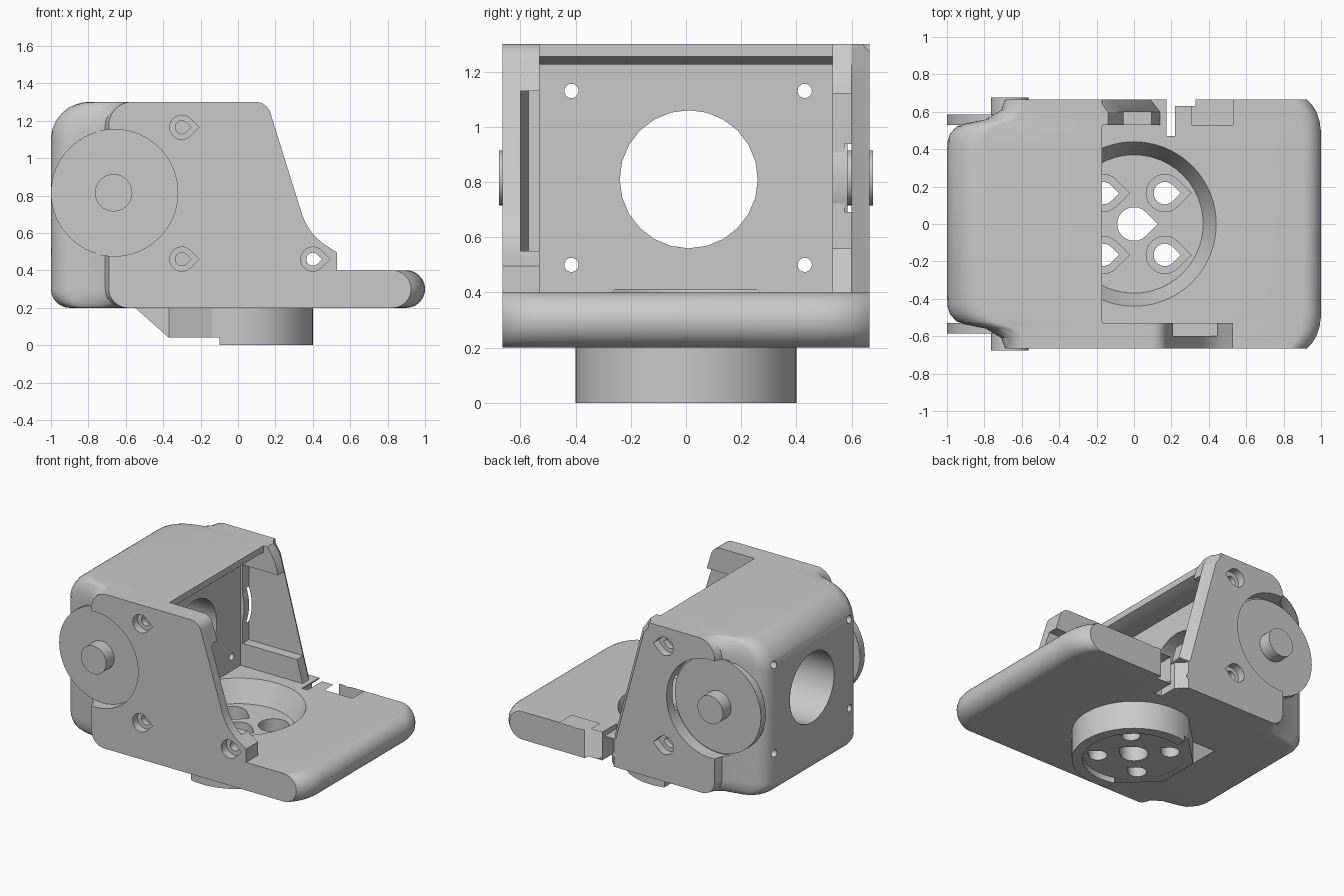
import bpy, bmesh, math
from mathutils import Vector

if "Cube" in bpy.data.objects:
    bpy.data.objects.remove(bpy.data.objects["Cube"], do_unlink=True)

grey = bpy.data.materials.new("plain_grey")
grey.use_nodes = True
COLOUR = (0.59, 0.59, 0.59, 1)
grey.diffuse_color = COLOUR
grey.node_tree.nodes["Principled BSDF"].inputs["Base Color"].default_value = COLOUR


def place(axis, p, h):
    return {"x": (h, p[0], p[1]), "y": (p[0], h, p[1]), "z": (p[0], p[1], h)}[axis]


def loft(name, axis, sections):
    """Solid through a list of (height, outline) sections along an axis."""
    bm = bmesh.new()
    rings = [[bm.verts.new(place(axis, p, h)) for p in pts] for h, pts in sections]
    n = len(rings[0])
    bm.faces.new(rings[0])
    bm.faces.new(rings[-1][::-1])
    for a, b in zip(rings, rings[1:]):
        for i in range(n):
            j = (i + 1) % n
            bm.faces.new((a[i], b[i], b[j], a[j]))
    bmesh.ops.recalc_face_normals(bm, faces=bm.faces)
    mesh = bpy.data.meshes.new(name)
    bm.to_mesh(mesh)
    bm.free()
    mesh.materials.append(grey)
    ob = bpy.data.objects.new(name, mesh)
    bpy.context.scene.collection.objects.link(ob)
    return ob


def prism(name, axis, pts, lo, hi):
    return loft(name, axis, [(lo, pts), (hi, pts)])


def mirrored(half):
    """Sections listed from the outside in, repeated on the other side."""
    return [(-h, pts) for h, pts in half] + half[::-1]


def circle(cx, cy, r, n=48):
    return [(cx + r * math.cos(math.tau * i / n), cy + r * math.sin(math.tau * i / n)) for i in range(n)]


def teardrop(cx, cy, r):
    arc = [math.radians(45 + 270 * i / 16) for i in range(17)]
    return [(cx + r * 1.414, cy)] + [(cx + r * math.cos(t), cy + r * math.sin(t)) for t in arc]


def rounded(pts, steps=8):
    """Outline from (x, y, radius) corners."""
    out = []
    for i, (x, y, r) in enumerate(pts):
        c = Vector((x, y))
        if not r:
            out.append((x, y))
            continue
        u = (Vector(pts[i - 1][:2]) - c).normalized()
        v = (Vector(pts[(i + 1) % len(pts)][:2]) - c).normalized()
        half = u.angle(v) / 2
        mid = c + (u + v).normalized() * r / math.sin(half)
        s = (c + u * r / math.tan(half) - mid).normalized()
        e = (c + v * r / math.tan(half) - mid).normalized()
        out += [tuple(mid + s.lerp(e, k / steps).normalized() * r) for k in range(steps + 1)]
    return out


def boolean(ob, other, op):
    mod = ob.modifiers.new("cut", "BOOLEAN")
    mod.object, mod.operation, mod.solver = other, op, "EXACT"
    bpy.context.view_layer.objects.active = ob
    bpy.ops.object.modifier_apply(modifier=mod.name)
    bpy.data.objects.remove(other, do_unlink=True)


def add(other):
    boolean(bracket, other, "UNION")


def cut(other):
    boolean(bracket, other, "DIFFERENCE")


# Rear block with rounded back edges, flaring out to the side cheeks
def block_outline(x, r):
    return rounded([(x, .2, .1), (-.17, .2, 0), (-.17, 1.3, 0), (x, 1.3, r)])


flare = [(.665, -.69, .12), (.61, -.71, .13), (.56, -.79, .16), (.535, -.91, .19),
         (.52, -.95, .2), (.48, -.985, .2), (.43, -1, .2)]
bracket = loft("bracket", "y", mirrored([(y, block_outline(x, r)) for y, x, r in flare]))


# Floor with a nose rounded in every direction
def floor_outline(x):
    return rounded([(-.4, .2, 0), (x, .2, .099), (x, .4, .099), (-.4, .4, 0)])


nose = [(.665, .925), (.64, .95), (.6, .975), (.55, .992), (.49, 1)]
add(loft("floor", "y", mirrored([(y, floor_outline(x)) for y, x in nose])))

# Long front wall with its curved foot
add(prism("front_wall", "y", rounded([(-.3, .25, 0), (.53, .25, 0), (.53, .495, 0), (.375, .595, .32),
                                      (.155, 1.3, .08), (-.3, 1.3, 0)]), -.665, -.525))

# Shorter back wall with a bevelled leading edge
edge = [(.1, .2), (.12, .28), (-.13, 1.21), (-.19, 1.3)]
back = [(-.3, 1.3), (-.3, .2)]
inner_edge = [(x + .05, z) for x, z in edge] + back
add(loft("back_wall", "y", [(.525, inner_edge), (.6, inner_edge), (.665, edge + back)]))

# Hollow interior, open at the top and front
cut(prism("cavity", "y", [(-.35, .4), (1.2, .4), (1.2, 1.5), (-.169, 1.5), (-.169, 1.255),
                          (-.25, 1.225), (-.35, 1.225)], -.53, .53))
cut(prism("front_pocket", "z", [(-.31, -.5), (1.2, -.5), (1.2, -.6), (.1, -.6), (-.31, -.57)], .55, 1.13))
cut(prism("back_pocket", "z", [(-.335, .5), (1.2, .5), (1.2, .6), (-.335, .6)], .56, 1.12))

# Slot that frees the back wall from the floor, and the screw lug beside it
cut(prism("slot", "z", [(.165, .47), (.22, .47), (.22, .63), (.33, .63), (.33, .8), (.08, .8),
                        (.1, .665), (.165, .6)], .1, .39))
cut(prism("slot_top", "z", [(.175, .47), (.22, .47), (.22, .63), (.33, .63), (.33, .8), (.175, .8)], .3, .6))
add(prism("lug", "y", rounded([(.19, .2, .09), (.53, .2, 0), (.53, .5, 0), (.44, .55, .04),
                               (.3, .55, .06), (.19, .45, .1)]), .63, .665))
add(prism("lug_block", "y", [(.31, .25), (.53, .25), (.53, .5), (.44, .55), (.31, .55)], .53, .64))

# Half-round hub with a tapering ramp behind it
hub = prism("hub", "z", circle(0, 0, .4, 64), 0, .27)
boolean(hub, prism("hub_flat", "y", [(-.6, -.1), (-.1, -.1), (-.1, .04), (-.14, .04), (-.14, .2), (-.6, .2)],
                   -.6, .6), "DIFFERENCE")
add(hub)
taper = [(-.09, .38), (-.14, .374), (-.37, .15), (-.6, .15)]
ramp = prism("ramp", "z", taper + [(x, -y) for x, y in taper[::-1]], 0, .27)
boolean(ramp, prism("ramp_side", "y", [(-.55, .2), (-.37, .04), (.1, .04), (.1, .25), (-.55, .25)],
                    -.6, .6), "INTERSECT")
add(ramp)
cut(prism("hub_recess", "z", circle(0, 0, .33), -.1, .041))

# Conical seat in the floor with drop-shaped holes
cut(loft("seat", "z", [(.25, circle(0, 0, .37)), (.4, circle(0, 0, .44)), (.41, circle(0, 0, .44))]))
cut(prism("centre_hole", "z", teardrop(0, 0, .09), -.1, .5))
for sx in (-1, 1):
    for sy in (-1, 1):
        cut(prism("hole", "z", teardrop(sx * .165, sy * .165, .06), -.1, .5))
        cut(prism("counterbore", "z", teardrop(sx * .165, sy * .165, .1), .13, .3))

# Side screw holes and disc pockets
for s, gap in ((-1, 0), (1, .01)):
    for x, z, end in ((-.3, 1.165, .57), (-.3, .46, .57), (.4, .46, .5)):
        cut(prism("screw_head", "y", teardrop(x, z, .065), s * .61, s * .8))
        cut(prism("screw_hole", "y", teardrop(x, z, .035), s * end, s * .8))
    cut(prism("disc_pocket", "y", circle(-.661, .815, .339 + gap, 64), s * .575, s * .8))

# Large bore and four small holes through the rear block
cut(prism("bore", "x", circle(.01, .81, .25, 24), -1.2, -.3))
for y in (-.415, .43):
    for z in (.5, 1.13):
        cut(prism("rear_hole", "x", circle(y, z, .026, 16), -1.2, -.3))

# Pivot discs with their short pins
parts = [bracket]
for s, side in ((-1, "front"), (1, "back")):
    parts.append(prism(side + "_pivot_disc", "y", circle(-.661, .815, .339, 64), s * .53, s * .585))
    parts.append(prism(side + "_pivot_pin", "y", circle(-.665, .815, .1, 32), s * .57, s * .677))

for ob in parts:
    bpy.ops.object.select_all(action="DESELECT")
    ob.select_set(True)
    bpy.context.view_layer.objects.active = ob
    bpy.ops.object.shade_smooth_by_angle(angle=math.radians(30))
